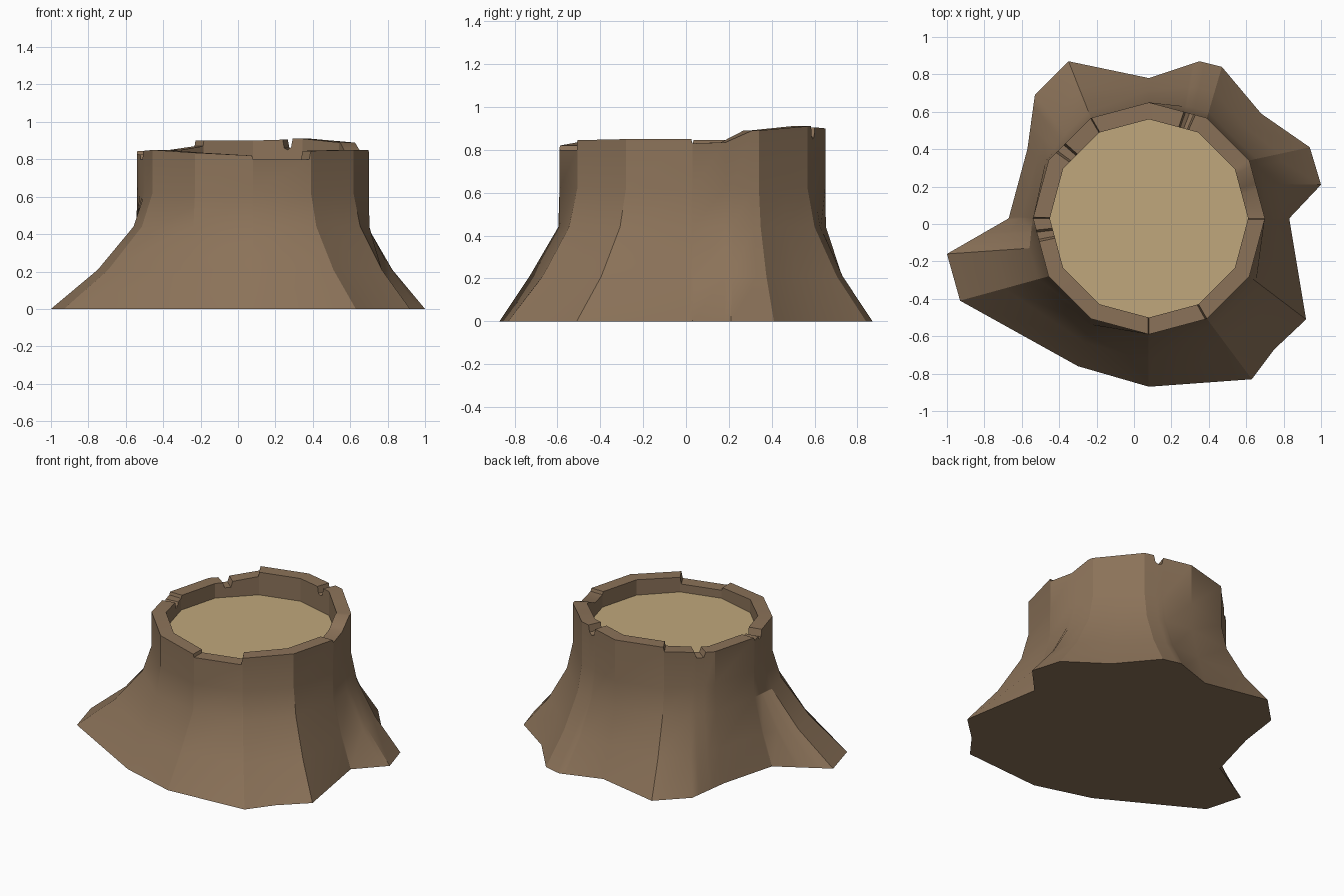
import bpy, bmesh, math

if "Cube" in bpy.data.objects:
    bpy.data.objects.remove(bpy.data.objects["Cube"])

CX, CY, R_OUT, R_IN, FLOOR = 0.08, 0.03, 0.62, 0.53, 0.745

# root outline: (position around the 12-sided trunk, ground x, ground y)
ROOTS = [(0, .83, .03), (.6, 1.0, .21), (1, .94, .41), (1.5, .68, .59),
         (2, .47, .84), (2.3, .35, .87), (3, .08, .78), (4, -.35, .87),
         (4.5, -.53, .69), (5, -.57, .40), (6, -.67, .03), (6.5, -1.0, -.16),
         (7, -.93, -.41), (8, -.30, -.76), (9, .08, -.87), (10, .63, -.83),
         (10.5, .75, -.67), (11, .92, -.51), (12, .83, .03)]

# broken rim heights around the trunk, with steps and cracks
RIM = [(0, .83), (.5, .835), (.9, .89), (1, .89), (2, .91), (2.2, .91),
       (2.23, .865), (2.3, .85), (2.37, .86), (2.4, .905), (3, .90),
       (3.99, .90), (4.01, .87), (4.6, .85), (4.64, .81), (4.78, .81),
       (4.82, .845), (5, .845), (5.98, .845), (6, .825), (6.2, .825),
       (6.24, .80), (6.36, .80), (6.4, .845), (7, .85), (8, .835),
       (8.98, .82), (9, .80), (9.97, .80), (10, .845), (11, .85),
       (11.98, .85), (12, .83)]


def lerp(table, t):
    for a, b in zip(table, table[1:]):
        if a[0] <= t <= b[0]:
            k = (t - a[0]) / (b[0] - a[0])
            return [p + (q - p) * k for p, q in zip(a[1:], b[1:])]


def trunk(t, r):
    """Point on a 12-sided outline, t counted in sides."""
    i = math.floor(t)
    k = t - i
    a, b = math.radians(30 * i), math.radians(30 * (i + 1))
    return (CX + r * ((1 - k) * math.cos(a) + k * math.cos(b)),
            CY + r * ((1 - k) * math.sin(a) + k * math.sin(b)))


def flare_table(upper):
    """Outline part-way up the flare."""
    out = []
    for t, x, y in ROOTS:
        f = (.02 if t % 3 == 0 else .12) if upper else .5
        tx, ty = trunk(t, R_OUT)
        out.append((t, tx + (x - tx) * f, ty + (y - ty) * f))
    return out


def material(name, col):
    m = bpy.data.materials.new(name)
    m.diffuse_color = (*col, 1)
    m.use_nodes = True
    m.node_tree.nodes["Principled BSDF"].inputs["Base Color"].default_value = m.diffuse_color
    return m


def make(name, bm, mat):
    bmesh.ops.recalc_face_normals(bm, faces=bm.faces[:])
    me = bpy.data.meshes.new(name)
    bm.to_mesh(me)
    bm.free()
    ob = bpy.data.objects.new(name, me)
    bpy.context.collection.objects.link(ob)
    me.materials.append(mat)
    return ob


# bark: flared roots, trunk wall, jagged rim and inner lip
low, high = flare_table(False), flare_table(True)
ts = sorted({p[0] for p in ROOTS + RIM} - {12})
bm = bmesh.new()
cols = []
for t in ts:
    z = lerp(RIM, t)[0]
    o, i = trunk(t, R_OUT), trunk(t, R_IN)
    pts = [(*lerp(ROOTS, t), 0), (*lerp(low, t), .21), (*lerp(high, t), .44),
           (*o, .62), (*o, z), (*i, z), (*i, FLOOR)]
    cols.append([bm.verts.new(p) for p in pts])
for a, b in zip(cols, cols[1:] + cols[:1]):
    for j in range(6):
        bm.faces.new((a[j], b[j], b[j + 1], a[j + 1]))
bm.faces.new([c[0] for c in cols])
bark = make("stump_bark", bm, material("bark", (.26, .17, .10)))
bpy.context.view_layer.objects.active = bark
bark.select_set(True)
bpy.ops.object.shade_smooth_by_angle(angle=math.radians(28))

# cut wood face inside the rim
bm = bmesh.new()
bm.faces.new([bm.verts.new((*trunk(i, R_IN), FLOOR)) for i in range(12)])
make("cut_wood_top", bm, material("cut_wood", (.53, .39, .20)))
